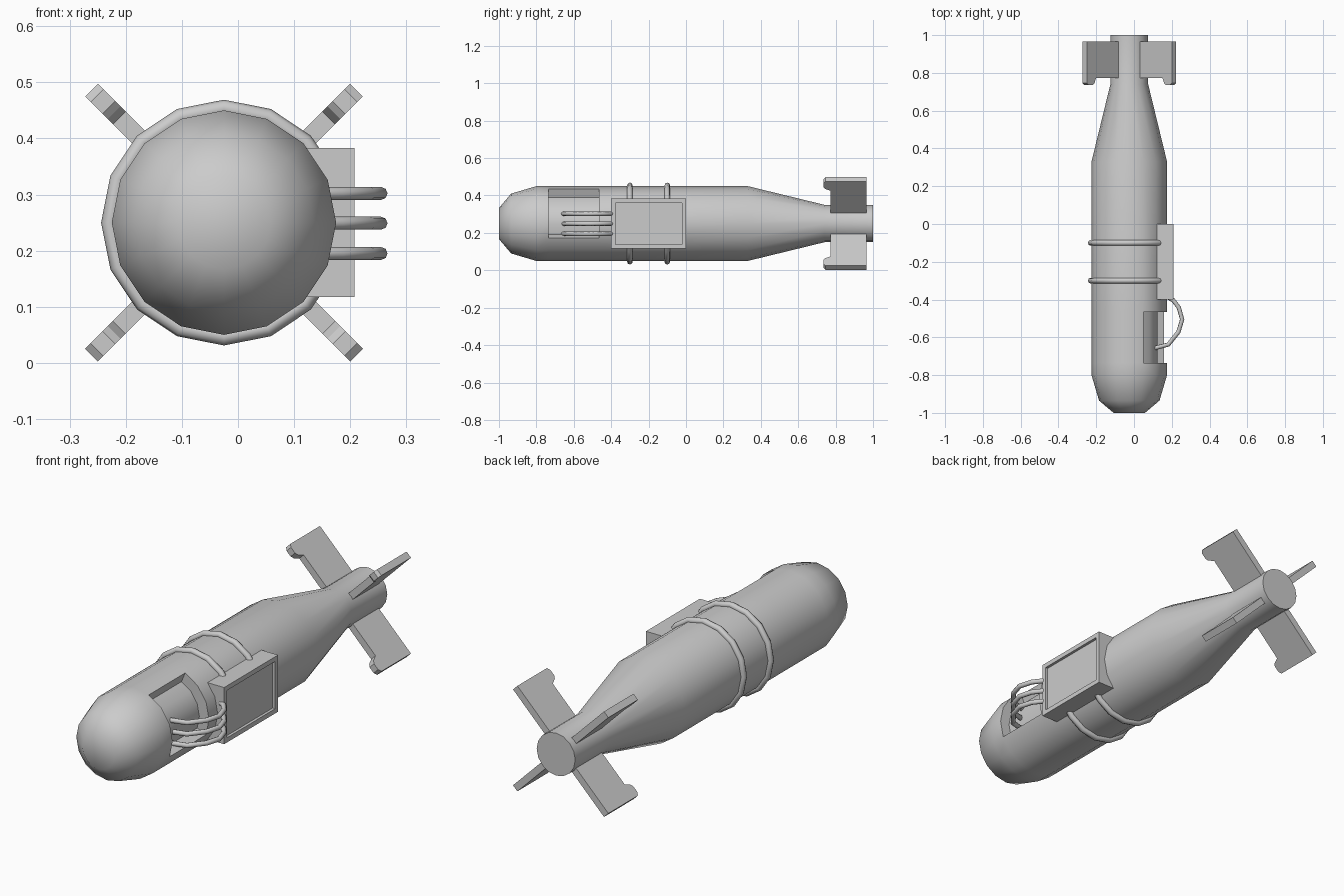
import bpy, bmesh, math

if "Cube" in bpy.data.objects:
    bpy.data.objects.remove(bpy.data.objects["Cube"])

CX, CZ, N = -0.025, 0.25, 16


def finish(name, bm, smooth=None):
    bmesh.ops.recalc_face_normals(bm, faces=bm.faces)
    me = bpy.data.meshes.new(name)
    bm.to_mesh(me)
    bm.free()
    ob = bpy.data.objects.new(name, me)
    bpy.context.collection.objects.link(ob)
    if smooth:
        bpy.ops.object.select_all(action='DESELECT')
        ob.select_set(True)
        bpy.context.view_layer.objects.active = ob
        bpy.ops.object.shade_smooth_by_angle(angle=math.radians(smooth))
    return ob


def tube(name, pts, radius):
    cu = bpy.data.curves.new(name + "_path", 'CURVE')
    cu.dimensions = '3D'
    cu.bevel_depth = radius
    cu.bevel_resolution = 2
    cu.use_fill_caps = True
    sp = cu.splines.new('POLY')
    sp.points.add(len(pts) - 1)
    for p, co in zip(sp.points, pts):
        p.co = (*co, 1)
    ob = bpy.data.objects.new(name, cu)
    bpy.context.collection.objects.link(ob)
    bpy.ops.object.select_all(action='DESELECT')
    ob.select_set(True)
    bpy.context.view_layer.objects.active = ob
    bpy.ops.object.convert(target='MESH')
    bpy.ops.object.shade_smooth_by_angle(angle=math.radians(50))
    return bpy.context.object


# Body: lathed profile (y, radius) with a recessed window in the right flank
profile = [(-1, 0.083), (-0.935, 0.16), (-0.8, 0.2), (-0.735, 0.2), (-0.465, 0.2),
           (0.33, 0.2), (0.74, 0.1), (1, 0.1)]
bm = bmesh.new()
rings = []
for y, r in profile:
    rings.append([bm.verts.new((CX + r * math.cos(2 * math.pi * k / N), y,
                                CZ + r * math.sin(2 * math.pi * k / N))) for k in range(N)])
window = []
for j in range(len(rings) - 1):
    for k in range(N):
        a, b = rings[j], rings[j + 1]
        f = bm.faces.new((a[k], a[(k + 1) % N], b[(k + 1) % N], b[k]))
        if j == 3 and k in (15, 0, 1, 2):
            window.append(f)
bm.faces.new(rings[0])
bm.faces.new(rings[-1])
bmesh.ops.recalc_face_normals(bm, faces=bm.faces)
ext = bmesh.ops.extrude_face_region(bm, geom=window)["geom"]
for v in (g for g in ext if isinstance(g, bmesh.types.BMVert)):
    v.co.x = CX + (v.co.x - CX) * 0.75
    v.co.z = CZ + (v.co.z - CZ) * 0.75
old = [f for f in window if f.is_valid]
if old:
    bmesh.ops.delete(bm, geom=old, context='FACES')
finish("body", bm, 50)

# Side box with a recessed front panel
bm = bmesh.new()
bmesh.ops.create_cube(bm, size=1)
for v in bm.verts:
    v.co = (0.164 + v.co.x * 0.088, -0.2 + v.co.y * 0.4, CZ + v.co.z * 0.266)
face = max(bm.faces, key=lambda f: f.calc_center_median().x)
bmesh.ops.inset_region(bm, faces=[face], thickness=0.031)
ext = bmesh.ops.extrude_face_region(bm, geom=[face])["geom"]
bmesh.ops.translate(bm, vec=(-0.013, 0, 0), verts=[g for g in ext if isinstance(g, bmesh.types.BMVert)])
if face.is_valid:
    bmesh.ops.delete(bm, geom=[face], context='FACES')
finish("side_box", bm)

# Straps around the body, ending inside the box
for i, y in enumerate((-0.3, -0.1)):
    tube(f"strap_{i + 1}", [(CX + 0.204 * math.cos(2 * math.pi * k / N), y,
                             CZ + 0.204 * math.sin(2 * math.pi * k / N)) for k in range(1, N)], 0.015)

# Cables looping from the box into the window
path = [(0.18, -0.388), (0.208, -0.404), (0.237, -0.442), (0.255, -0.505),
        (0.235, -0.572), (0.182, -0.638), (0.105, -0.658)]
for i, z in enumerate((0.195, 0.249, 0.302)):
    tube(f"cable_{i + 1}", [(x, y, z) for x, y in path], 0.0115)

# Four diagonal tail fins: outline (radial distance, y) with a forward hook at the tip
outline = [(0.085, 0.965), (0.334, 0.965), (0.334, 0.746), (0.32, 0.735), (0.29, 0.735),
           (0.277, 0.745), (0.264, 0.773), (0.085, 0.773)]
for i in range(4):
    a = math.radians(45 + 90 * i)
    c, s = math.cos(a), math.sin(a)
    bm = bmesh.new()
    sides = [[bm.verts.new((CX + r * c - t * s, y, CZ + r * s + t * c)) for r, y in outline]
             for t in (-0.016, 0.016)]
    bm.faces.new(sides[0])
    bm.faces.new(sides[1])
    n = len(outline)
    for k in range(n):
        m = (k + 1) % n
        bm.faces.new((sides[0][k], sides[0][m], sides[1][m], sides[1][k]))
    finish(f"tail_fin_{i + 1}", bm)
